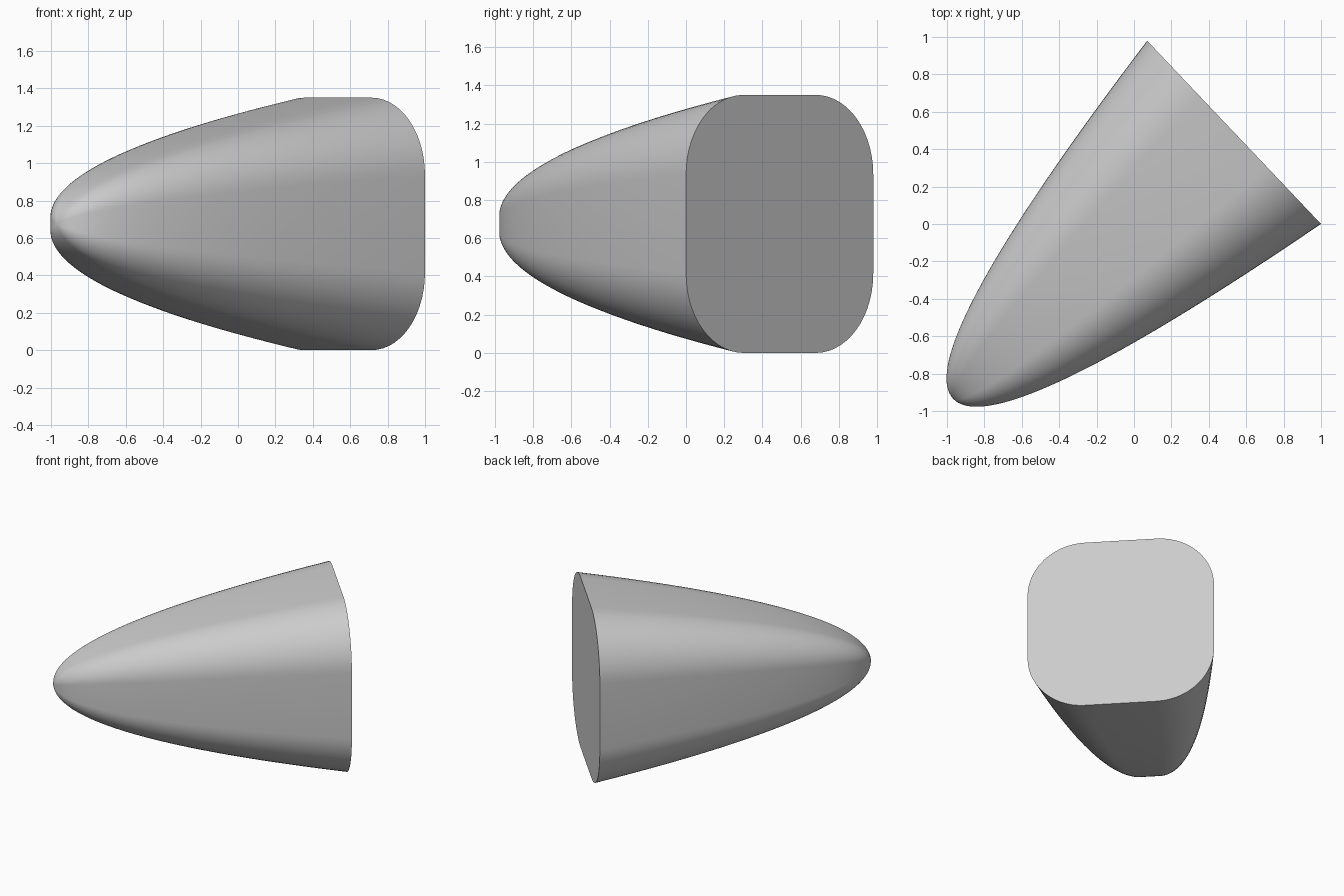
import bpy
import bmesh
import math
from mathutils import Matrix, Vector

cube = bpy.data.objects.get("Cube")
if cube:
    bpy.data.objects.remove(cube, do_unlink=True)

LENGTH = 2.07
HALF = 0.675
RADIUS = 0.415
RINGS = 40
ARC_STEPS = 14

grey = bpy.data.materials.new("plain grey")
grey.use_nodes = True
colour = (0.6, 0.6, 0.6, 1)
grey.diffuse_color = colour
grey.node_tree.nodes["Principled BSDF"].inputs["Base Color"].default_value = colour


def rounded_square():
    """Outline with four equal arcs, in the plane across the axis."""
    inner = HALF - RADIUS
    points = []
    for corner, (sx, sz) in enumerate([(1, 1), (-1, 1), (-1, -1), (1, -1)]):
        for i in range(ARC_STEPS + 1):
            a = math.pi / 2 * (corner + i / ARC_STEPS)
            points.append((sx * inner + RADIUS * math.cos(a),
                           sz * inner + RADIUS * math.sin(a)))
    return points


# Parabolic body: the outline grows with the square root of the distance from the tip
bm = bmesh.new()
outline = rounded_square()
count = len(outline)
tip = bm.verts.new((0, -LENGTH, 0))
previous = None
for r in range(1, RINGS + 1):
    u = r / RINGS
    ring = [bm.verts.new((x * u, LENGTH * (u * u - 1), z * u)) for x, z in outline]
    for i in range(count):
        j = (i + 1) % count
        if previous:
            bm.faces.new((previous[i], previous[j], ring[j], ring[i]))
        else:
            bm.faces.new((tip, ring[j], ring[i]))
    previous = ring

# Flat rear cap
bm.faces.new(previous)
bmesh.ops.recalc_face_normals(bm, faces=bm.faces)

# Turn the axis and place the cap
yaw = math.atan2(0.688, 0.725) - math.pi / 2
bm.transform(Matrix.Translation(Vector((0.535, 0.49, HALF))) @ Matrix.Rotation(yaw, 4, "Z"))

mesh = bpy.data.meshes.new("nose_cone")
bm.to_mesh(mesh)
bm.free()
mesh.materials.append(grey)
body = bpy.data.objects.new("nose_cone", mesh)
bpy.context.collection.objects.link(body)
bpy.context.view_layer.objects.active = body
body.select_set(True)
bpy.ops.object.shade_smooth_by_angle(angle=math.radians(40))
